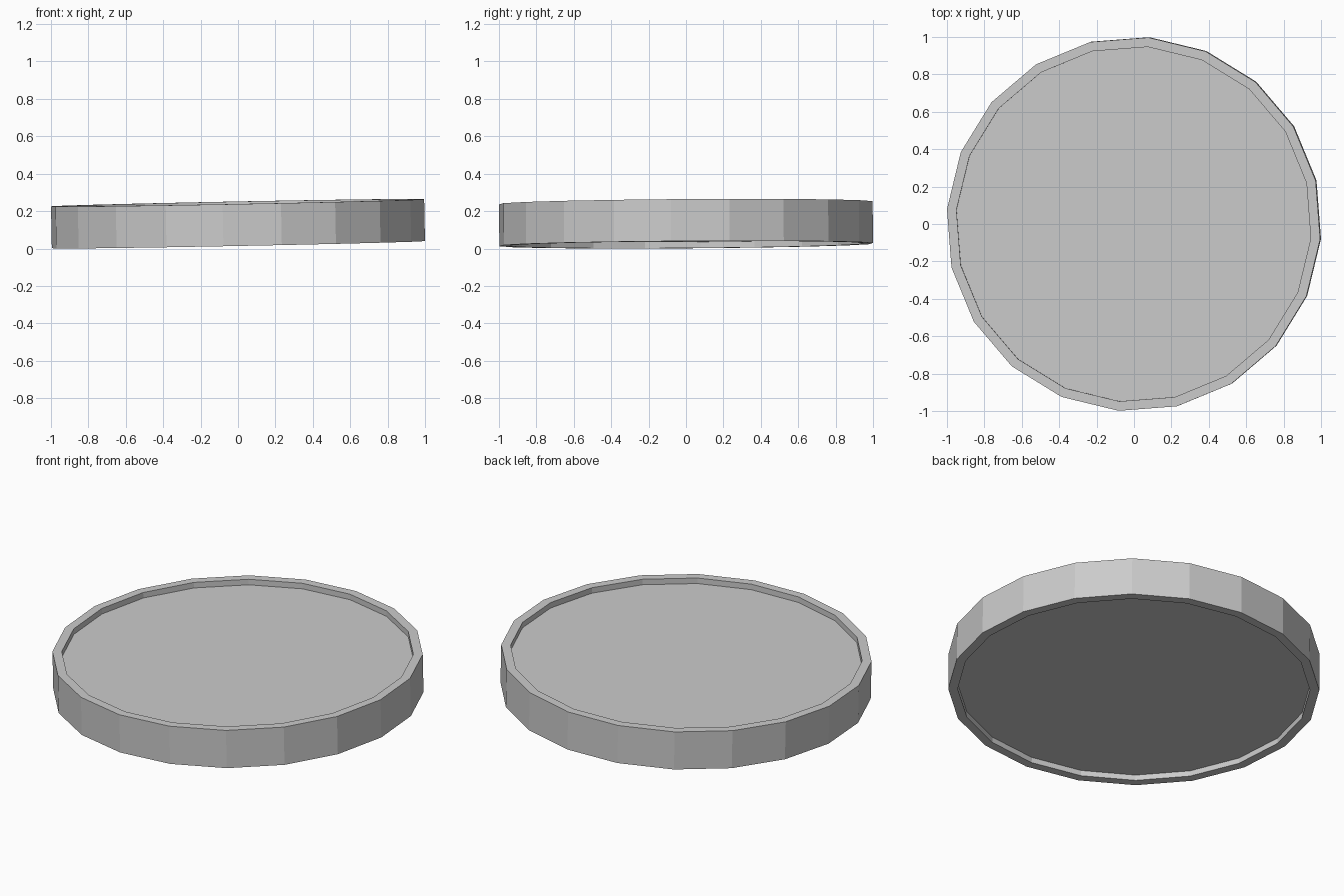
import bpy, bmesh
from math import radians
from mathutils import Matrix, Vector

if "Cube" in bpy.data.objects:
    bpy.data.objects.remove(bpy.data.objects["Cube"])

SIDES, RADIUS, HEIGHT = 20, 1.001, 0.224
RIM, RECESS = 0.05, 0.033

# Twenty-sided puck
bm = bmesh.new()
bmesh.ops.create_cone(bm, cap_ends=True, segments=SIDES,
                      radius1=RADIUS, radius2=RADIUS, depth=HEIGHT)

# Raised rim: inset both caps, then sink the inner faces
for cap in [f for f in bm.faces if len(f.verts) == SIDES]:
    inward = -cap.normal.copy()
    bmesh.ops.inset_region(bm, faces=[cap], thickness=RIM, use_even_offset=True)
    wall = bmesh.ops.extrude_discrete_faces(bm, faces=[cap])["faces"][0]
    bmesh.ops.translate(bm, verts=wall.verts, vec=inward * RECESS)

# Turn the facets and tip the disc slightly
turn = Matrix.Rotation(radians(13.4), 4, 'Z')
tilt = Vector((0, 0, 1)).rotation_difference(Vector((-0.0195, -0.007, 1)))
bm.transform(tilt.to_matrix().to_4x4() @ turn)

# Stand on the ground
low = min(v.co.z for v in bm.verts)
bmesh.ops.translate(bm, verts=bm.verts, vec=(0, 0, -low))
bmesh.ops.recalc_face_normals(bm, faces=bm.faces)

mesh = bpy.data.meshes.new("rimmed_disc")
bm.to_mesh(mesh)
bm.free()
bpy.context.collection.objects.link(bpy.data.objects.new("rimmed_disc", mesh))
